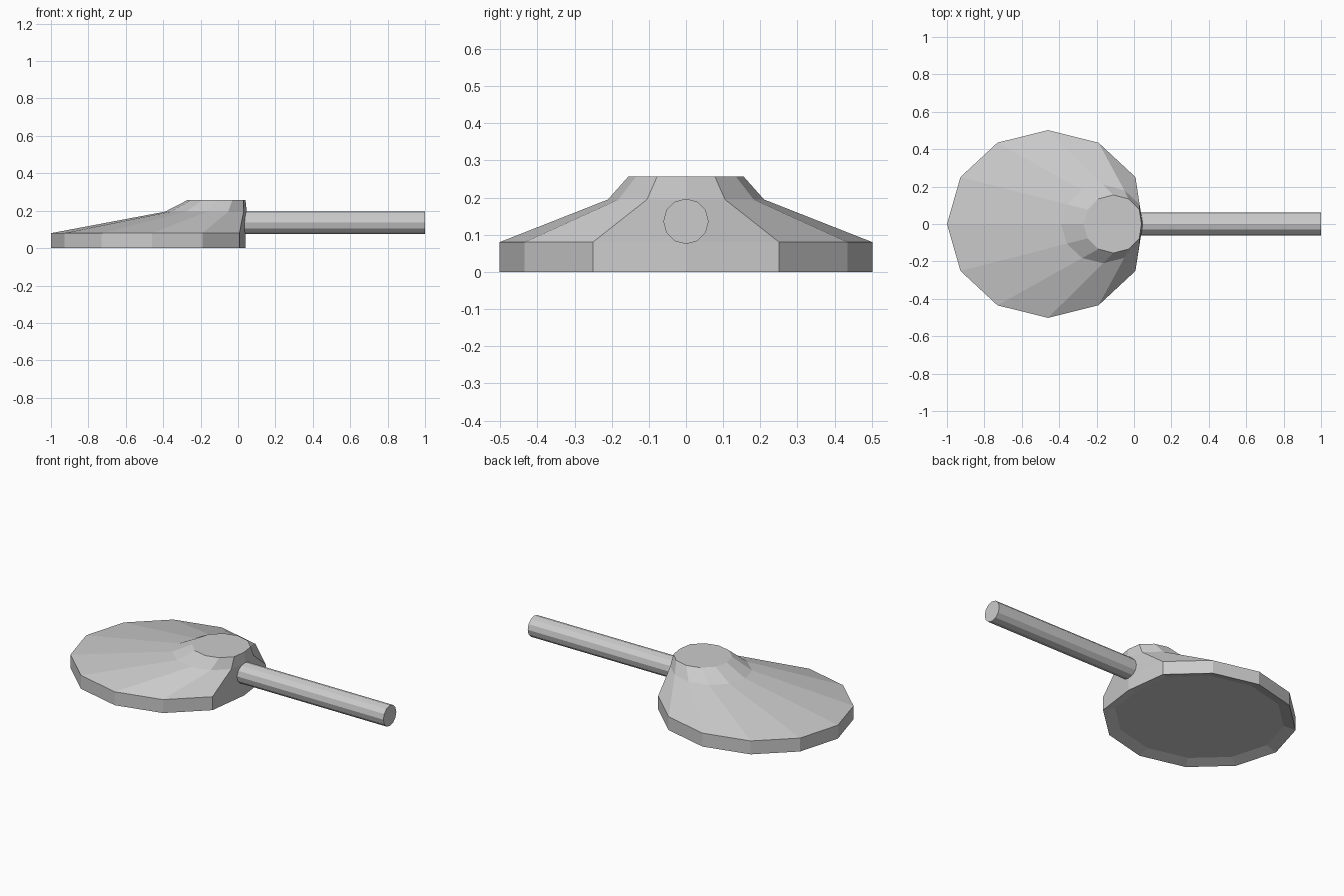
import bpy, bmesh
from math import sin, cos, tau

if "Cube" in bpy.data.objects:
    bpy.data.objects.remove(bpy.data.objects["Cube"])

SIDES = 12


def ring(bm, cx, rx, ry, z, max_x=1.0):
    """Twelve-sided ring of vertices, its right tip clamped to max_x."""
    return [bm.verts.new((min(cx + rx * cos(tau * i / SIDES), max_x),
                          ry * sin(tau * i / SIDES), z)) for i in range(SIDES)]


def finish(bm, name):
    bmesh.ops.recalc_face_normals(bm, faces=bm.faces)
    mesh = bpy.data.meshes.new(name)
    bm.to_mesh(mesh)
    bm.free()
    obj = bpy.data.objects.new(name, mesh)
    bpy.context.collection.objects.link(obj)
    return obj


# Lopsided round head: shallow dished underside, rim, long slope, raised cap
bm = bmesh.new()
profile = [
    (-0.46, 0.475, 0.437, 0.02, -0.025),
    (-0.46, 0.54, 0.502, 0.00, 0.04),
    (-0.46, 0.54, 0.502, 0.08, 0.04),
    (-0.165, 0.225, 0.21, 0.195, 0.047),
    (-0.11, 0.16, 0.155, 0.257, 0.04),
]
rings = [ring(bm, *p) for p in profile]
for lower, upper in zip(rings, rings[1:]):
    for i in range(SIDES):
        j = (i + 1) % SIDES
        bm.faces.new((lower[i], lower[j], upper[j], upper[i]))
bm.faces.new(rings[0])
bm.faces.new(rings[-1])
finish(bm, "head")

# Straight round handle along x
x0, x1, radius, height = 0.03, 1.0, 0.061, 0.136
bm = bmesh.new()
ends = [[bm.verts.new((x, radius * cos(tau * i / SIDES),
                       height + radius * sin(tau * i / SIDES)))
         for i in range(SIDES)] for x in (x0, x1)]
for i in range(SIDES):
    j = (i + 1) % SIDES
    bm.faces.new((ends[0][i], ends[0][j], ends[1][j], ends[1][i]))
for end in ends:
    bm.faces.new(end)
finish(bm, "handle")
